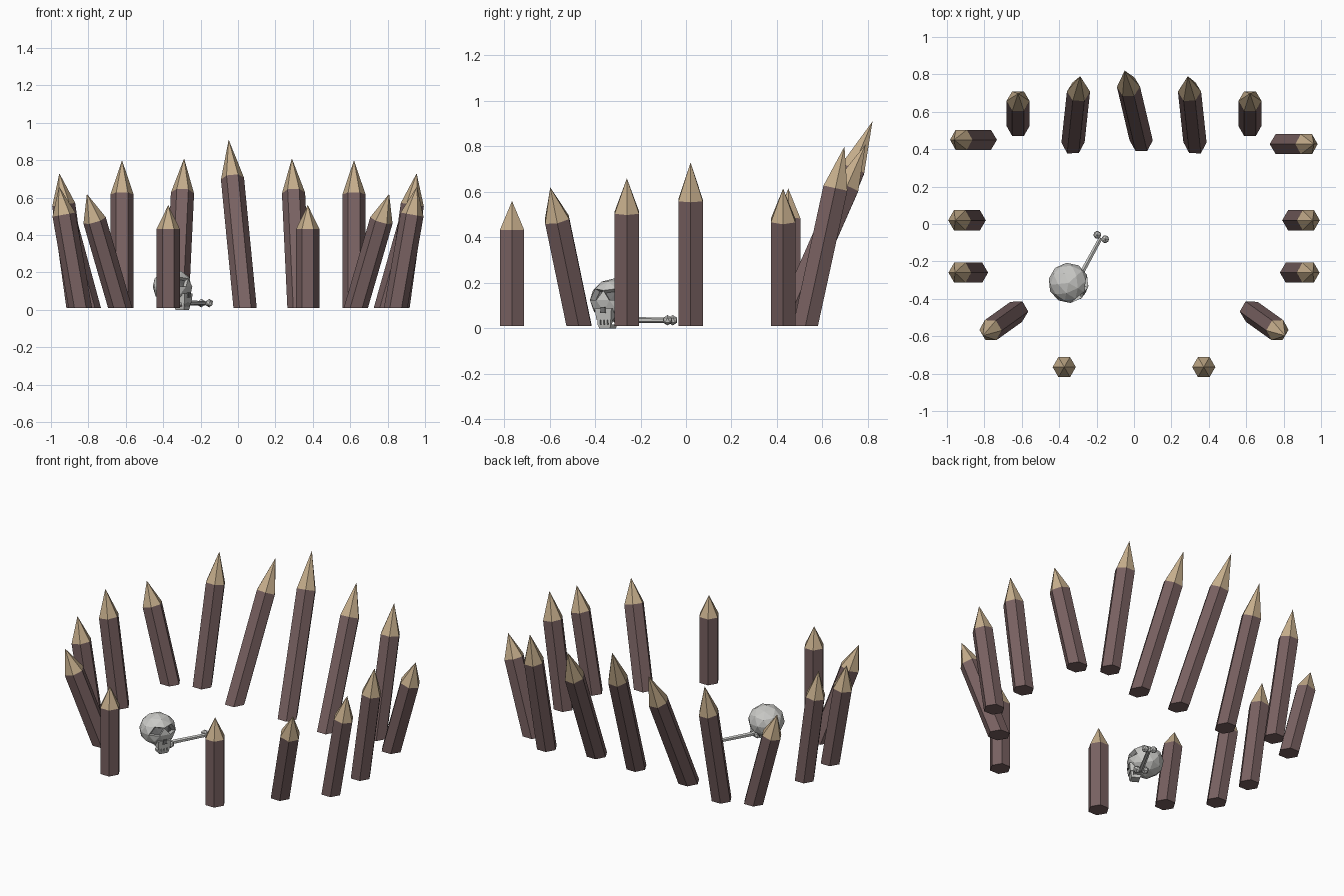
import bpy
import bmesh
import math
from mathutils import Vector, Matrix

if "Cube" in bpy.data.objects:
    bpy.data.objects.remove(bpy.data.objects["Cube"], do_unlink=True)


def material(name, rgb):
    m = bpy.data.materials.new(name)
    m.use_nodes = True
    m.diffuse_color = (*rgb, 1)
    m.node_tree.nodes["Principled BSDF"].inputs["Base Color"].default_value = (*rgb, 1)
    return m


bark = material("brown bark", (0.19, 0.12, 0.12))
cut_wood = material("pale cut wood", (0.56, 0.42, 0.26))
bone_grey = material("bone grey", (0.58, 0.58, 0.56))
socket_grey = material("dark socket grey", (0.16, 0.16, 0.16))


def finish(name, bm, mats, matrix=None):
    bmesh.ops.recalc_face_normals(bm, faces=bm.faces[:])
    mesh = bpy.data.meshes.new(name)
    bm.to_mesh(mesh)
    bm.free()
    for m in mats:
        mesh.materials.append(m)
    ob = bpy.data.objects.new(name, mesh)
    if matrix:
        ob.matrix_world = matrix
    bpy.context.scene.collection.objects.link(ob)
    return ob


# Sharpened hexagonal stakes: leaning shaft cut level at the ground
GROUND = 0.01
RADIUS = 0.062


def stake(name, base, tip):
    foot = Vector((*base, GROUND))
    point = Vector(tip)
    axis = point - foot
    direction = axis.normalized()
    turn = Vector((0, 0, 1)).rotation_difference(direction)
    shoulder = foot + axis * 0.768
    bm = bmesh.new()
    low, high = [], []
    for i in range(6):
        a = math.tau * i / 6
        v = shoulder + turn @ Vector((math.cos(a), math.sin(a), 0)) * RADIUS
        high.append(bm.verts.new(v))
        low.append(bm.verts.new(v - direction * ((v.z - GROUND) / direction.z)))
    apex = bm.verts.new(point)
    bm.faces.new(low)
    for i in range(6):
        j = (i + 1) % 6
        bm.faces.new((low[i], low[j], high[j], high[i]))
        bm.faces.new((high[i], high[j], apex)).material_index = 1
    finish(name, bm, (bark, cut_wood))


# Stakes in mirrored pairs: base on the ground, then tip
pairs = {
    "front_stake": ((0.373, -0.765), (0.373, -0.765, 0.56)),
    "front_corner_stake": ((0.63, -0.47), (0.808, -0.597, 0.62)),
    "front_side_stake": ((0.843, -0.26), (0.957, -0.26, 0.66)),
    "middle_side_stake": ((0.855, 0.02), (0.955, 0.02, 0.73)),
    "back_corner_stake": ((0.62, 0.525), (0.62, 0.697, 0.80)),
    "back_stake": ((0.326, 0.437), (0.288, 0.79, 0.81)),
}
for name, (base, tip) in pairs.items():
    for side, s in (("left", 1), ("right", -1)):
        stake(f"{name}_{side}", (s * base[0], base[1]), (s * tip[0], *tip[1:]))
stake("back_side_stake_left", (0.79, 0.427), (0.962, 0.427, 0.615))
stake("back_side_stake_right", (-0.797, 0.45), (-0.962, 0.45, 0.615))
stake("back_centre_stake", (0.038, 0.448), (-0.05, 0.82, 0.91))

# Skull, facing local +x
skull_frame = Matrix.Translation((-0.35, -0.315, 0)) @ Matrix.Rotation(math.radians(-30), 4, "Z")

bm = bmesh.new()
bmesh.ops.create_icosphere(bm, subdivisions=2, radius=1)
eyes = [Vector((0.88, s * 0.45, 0.12)).normalized() for s in (1, -1)]
sockets = [f for f in bm.faces
           if max(f.calc_center_median().normalized().dot(e) for e in eyes) > 0.95]
bmesh.ops.scale(bm, vec=(0.108, 0.108, 0.096), verts=bm.verts[:])
bm.normal_update()
bmesh.ops.inset_region(bm, faces=sockets, thickness=0.006, depth=-0.025)
for f in sockets:
    f.material_index = 1
bmesh.ops.translate(bm, vec=(0, 0, 0.124), verts=bm.verts[:])
finish("skull_cranium", bm, (bone_grey, socket_grey), skull_frame)


def block(name, centre, size, taper=1.0, mat=bone_grey):
    bm = bmesh.new()
    bmesh.ops.create_cube(bm, size=1)
    for v in bm.verts:
        k = taper if v.co.z < 0 else 1
        v.co = Vector((v.co.x * size[0] * k, v.co.y * size[1] * k, v.co.z * size[2]))
    bmesh.ops.translate(bm, vec=centre, verts=bm.verts[:])
    finish(name, bm, (mat,), skull_frame)


block("skull_upper_jaw", (0.065, 0, 0.062), (0.07, 0.085, 0.05), 0.85)
block("skull_nose_opening", (0.1, 0, 0.08), (0.008, 0.022, 0.026), 1.2, socket_grey)
for i in range(4):
    block(f"skull_tooth_{i + 1}", (0.083, (i - 1.5) * 0.018, 0.028), (0.016, 0.014, 0.03), 0.8)
block("skull_lower_jaw", (0.06, 0, 0.009), (0.06, 0.065, 0.018), 0.85)

# Long bone lying on the ground
start = Vector((-0.295, -0.29, 0.036))
end = Vector((-0.178, -0.075, 0.036))
along = (end - start).normalized()
across = Vector((along.y, -along.x, 0))

bm = bmesh.new()
middle = Matrix.Translation((start + end) / 2) @ along.to_track_quat("Z", "Y").to_matrix().to_4x4()
bmesh.ops.create_cone(bm, cap_ends=True, segments=6, radius1=0.014, radius2=0.012,
                      depth=(end - start).length, matrix=middle)
for spot in (start, end):
    for s in (1, -1):
        place = Matrix.Translation(spot + across * s * 0.024 + along * 0.006)
        bmesh.ops.create_icosphere(bm, subdivisions=1, radius=0.023, matrix=place)
finish("leg_bone", bm, (bone_grey,))
